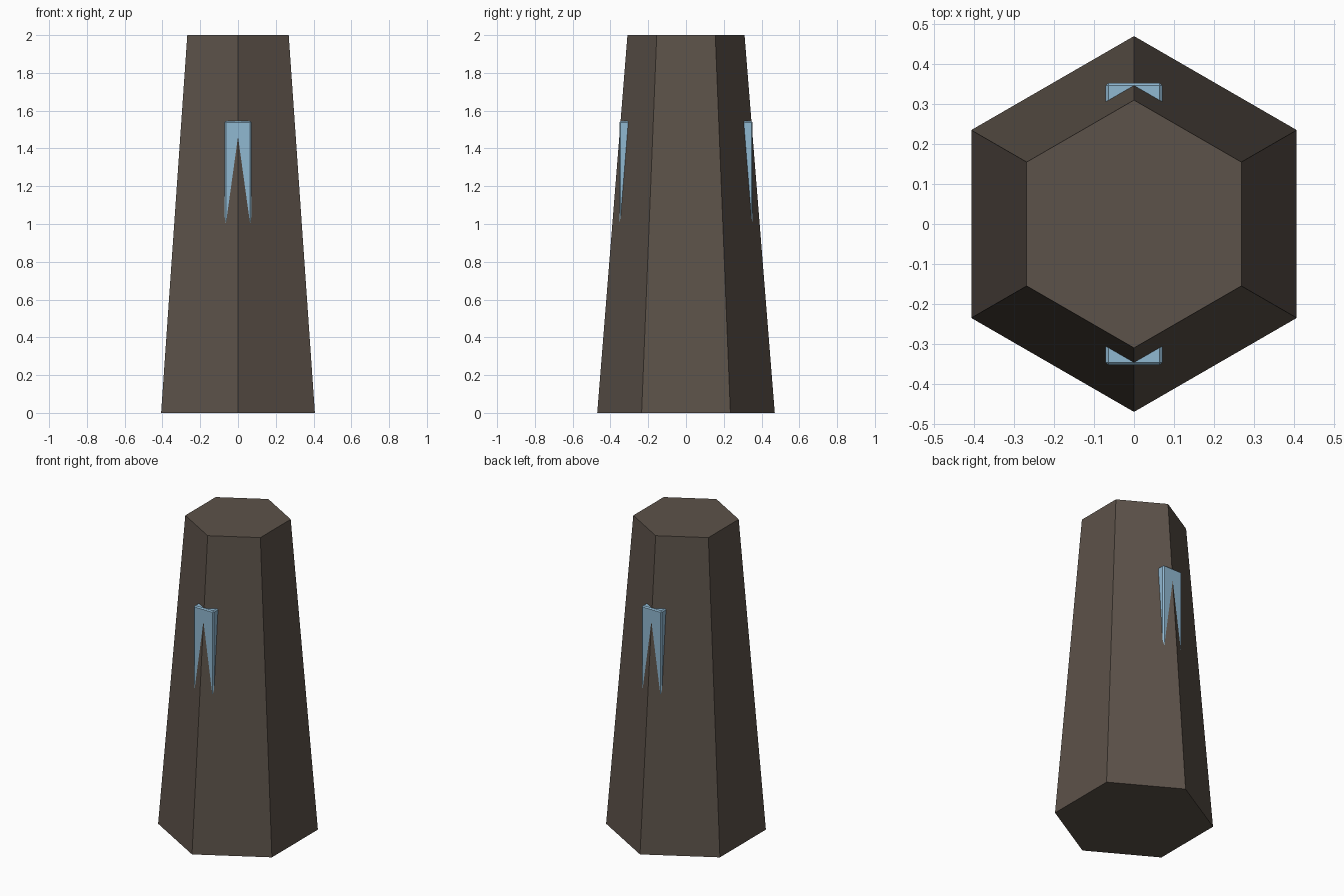
import bpy
import bmesh
from math import radians
from mathutils import Matrix

cube = bpy.data.objects.get("Cube")
if cube:
    bpy.data.objects.remove(cube, do_unlink=True)


def material(name, rgb):
    mat = bpy.data.materials.new(name)
    mat.use_nodes = True
    mat.diffuse_color = (*rgb, 1)
    mat.node_tree.nodes["Principled BSDF"].inputs["Base Color"].default_value = (*rgb, 1)
    return mat


def add_object(name, bm, mat):
    mesh = bpy.data.meshes.new(name)
    bm.to_mesh(mesh)
    bm.free()
    mesh.materials.append(mat)
    obj = bpy.data.objects.new(name, mesh)
    bpy.context.collection.objects.link(obj)
    return obj


stone = material("dark brown stone", (0.107, 0.084, 0.067))
glass = material("pale blue glass", (0.28, 0.48, 0.64))

# Tapered six-sided tower with corners facing front and back
bm = bmesh.new()
bmesh.ops.create_cone(bm, cap_ends=True, segments=6, radius1=0.47, radius2=0.31, depth=2,
                      matrix=Matrix.Translation((0, 0, 1)) @ Matrix.Rotation(radians(30), 4, "Z"))
# Put a corner on the y axis whichever way the cone starts
if max(v.co.y for v in bm.verts) < 0.45:
    bmesh.ops.rotate(bm, verts=bm.verts, matrix=Matrix.Rotation(radians(30), 3, "Z"))
add_object("tower", bm, stone)

# Window block running through the tower, showing at the front and back corners
bottom, top = 0.92, 1.545
bm = bmesh.new()
bmesh.ops.create_cube(bm, size=1)
bmesh.ops.scale(bm, verts=bm.verts, vec=(0.142, 0.706, top - bottom))
bmesh.ops.translate(bm, verts=bm.verts, vec=(0, 0, (top + bottom) / 2))
window = add_object("window_block", bm, glass)
bevel = window.modifiers.new("edge bevel", "BEVEL")
bevel.width = 0.007
bevel.segments = 1
